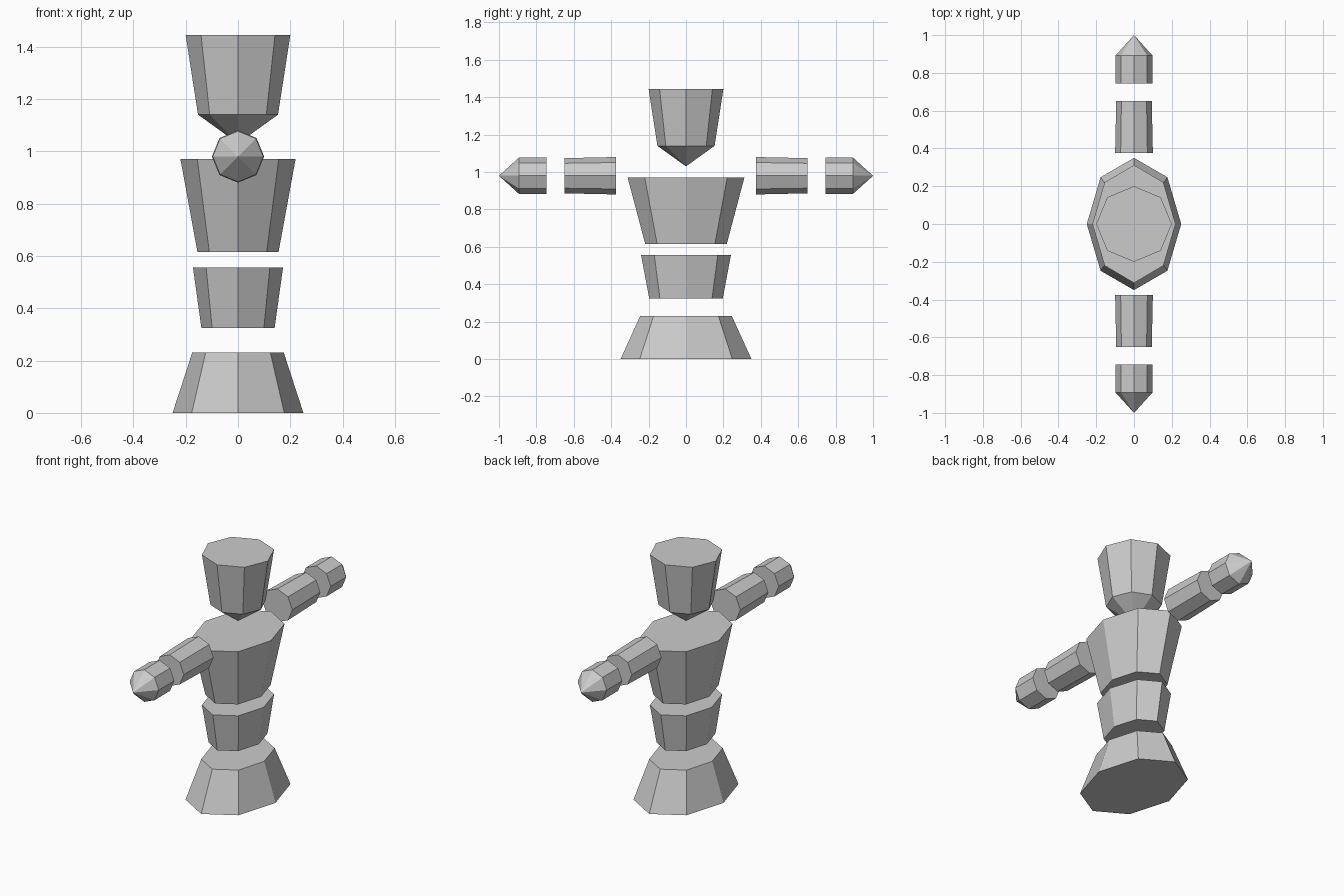
import bpy
import bmesh
from math import cos, sin, pi
from mathutils import Matrix

cube = bpy.data.objects.get("Cube")
if cube:
    bpy.data.objects.remove(cube, do_unlink=True)

grey = bpy.data.materials.new("plain grey")
grey.use_nodes = True
grey.diffuse_color = (0.6, 0.6, 0.6, 1)
grey.node_tree.nodes["Principled BSDF"].inputs["Base Color"].default_value = grey.diffuse_color

SIDES = 8


def loft(name, sections, matrix=Matrix()):
    """Eight-sided solid through (height, x radius, y radius); zero radius is a point."""
    bm = bmesh.new()
    rings = []
    for z, rx, ry in sections:
        count = SIDES if rx else 1
        rings.append([bm.verts.new((rx * cos(2 * pi * i / SIDES), ry * sin(2 * pi * i / SIDES), z))
                      for i in range(count)])
    for low, high in zip(rings, rings[1:]):
        for i in range(SIDES):
            j = (i + 1) % SIDES
            corners = [low[i % len(low)], low[j % len(low)], high[j % len(high)], high[i % len(high)]]
            bm.faces.new(list(dict.fromkeys(corners)))
    for ring in (rings[0], rings[-1]):
        if len(ring) > 1:
            bm.faces.new(ring)
    bm.transform(matrix)
    bmesh.ops.recalc_face_normals(bm, faces=bm.faces)
    mesh = bpy.data.meshes.new(name)
    bm.to_mesh(mesh)
    bm.free()
    mesh.materials.append(grey)
    obj = bpy.data.objects.new(name, mesh)
    bpy.context.collection.objects.link(obj)
    return obj


# Body segments, stacked with gaps
loft("base", [(0, 0.25, 0.35), (0.23, 0.175, 0.245)])
loft("waist", [(0.325, 0.14, 0.197), (0.555, 0.172, 0.24)])
loft("chest", [(0.615, 0.155, 0.218), (0.97, 0.22, 0.312)])

# Head with a pointed chin
loft("head", [(1.03, 0, 0), (1.14, 0.153, 0.153), (1.445, 0.2, 0.2)])

# Arms and pointed hands, one pair at the front and one at the back
for side, sign in (("front", 1), ("back", -1)):
    outward = Matrix.Translation((0, 0, 0.98)) @ Matrix.Rotation(sign * pi / 2, 4, "X")
    loft(side + "_arm", [(0.375, 0.1, 0.1), (0.65, 0.094, 0.094)], outward)
    loft(side + "_hand", [(0.745, 0.097, 0.097), (0.893, 0.097, 0.097), (1.0, 0, 0)], outward)
